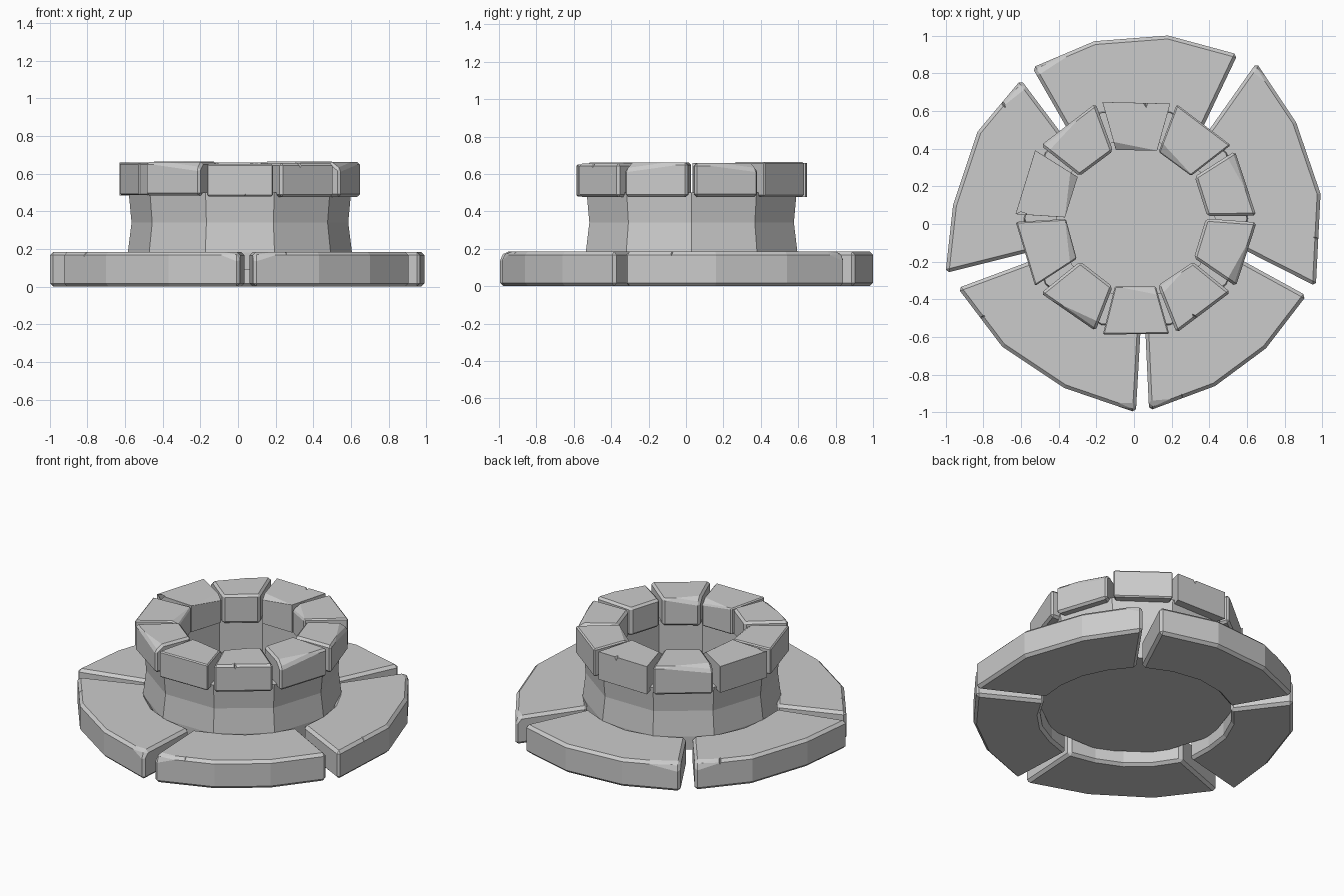
import bpy, bmesh, math, random
from mathutils import Vector

if "Cube" in bpy.data.objects:
    bpy.data.objects.remove(bpy.data.objects["Cube"])

random.seed(4)
CX, CY = 0.01, 0.03          # centre of the well shaft


def add_object(name, bm):
    bmesh.ops.recalc_face_normals(bm, faces=bm.faces)
    me = bpy.data.meshes.new(name)
    bm.to_mesh(me)
    bm.free()
    ob = bpy.data.objects.new(name, me)
    bpy.context.collection.objects.link(ob)
    return ob


def prism(outline, z0, z1):
    bm = bmesh.new()
    face = bm.faces.new([bm.verts.new((x, y, z0)) for x, y in outline])
    top = bmesh.ops.extrude_face_region(bm, geom=[face])
    for v in top["geom"]:
        if isinstance(v, bmesh.types.BMVert):
            v.co.z = z1
    return bm


def shave(bm, point, normal):
    """Cut a flake off with a plane and close the cut."""
    geom = bm.verts[:] + bm.edges[:] + bm.faces[:]
    cut = bmesh.ops.bisect_plane(bm, geom=geom, plane_co=point, plane_no=normal, clear_outer=True)
    edges = [e for e in cut["geom_cut"] if isinstance(e, bmesh.types.BMEdge)]
    bmesh.ops.holes_fill(bm, edges=edges)


def finish(ob, width, notches):
    bevel = ob.modifiers.new("worn_edges", "BEVEL")
    bevel.width = width
    bevel.segments = 1
    bevel.limit_method = "ANGLE"
    bevel.angle_limit = math.radians(40)
    cut = ob.modifiers.new("notches", "BOOLEAN")
    cut.operation = "DIFFERENCE"
    cut.object = notches
    cut.solver = "EXACT"


# Small wedge cutters for the nicks along the edges: x, y, z
nicks = [(-0.82, -0.50, 0.19), (0.36, 0.97, 0.19), (0.26, -0.935, 0.19), (0.985, -0.08, 0.19),
         (-0.70, 0.645, 0.19), (0.055, -0.82, 0.19), (0.06, 0.65, 0.665), (-0.60, 0.05, 0.665),
         (0.33, -0.50, 0.665), (-0.42, 0.53, 0.665), (0.04, -0.60, 0.47)]
bm = bmesh.new()
for x, y, z in nicks:
    new = bmesh.ops.create_uvsphere(bm, u_segments=4, v_segments=2, radius=1)["verts"]
    a = math.atan2(y, x) + random.uniform(-0.3, 0.3)
    for v in new:
        p = Vector((v.co.x * 0.04, v.co.y * 0.018, v.co.z * 0.035))
        v.co = (x + p.x * math.cos(a) - p.y * math.sin(a),
                y + p.x * math.sin(a) + p.y * math.cos(a), z + p.z)
notches = add_object("notch_cutters", bm)
notches.hide_render = True
notches.hide_viewport = True

# Five base slabs: outer rim points, then the two inner corners
slabs = [
    ([(-0.54, 0.83), (-0.21, 0.97), (0.18, 1.0), (0.55, 0.90)], (0.36, 0.50), (-0.345, 0.49)),
    ([(-1.0, -0.26), (-0.96, 0.10), (-0.83, 0.49), (-0.60, 0.765)], (-0.37, 0.46), (-0.56, -0.15)),
    ([(0.01, -1.0), (-0.37, -0.87), (-0.70, -0.65), (-0.935, -0.34)], (-0.53, -0.19), (0.035, -0.56)),
    ([(0.915, -0.38), (0.70, -0.66), (0.43, -0.86), (0.08, -0.99)], (0.06, -0.56), (0.55, -0.18)),
    ([(0.65, 0.855), (0.86, 0.54), (0.99, 0.16), (0.965, -0.33)], (0.57, -0.13), (0.385, 0.48)),
]
for i, (rim, c0, c1) in enumerate(slabs):
    a0 = math.atan2(c0[1] - CY, c0[0] - CX)
    a1 = math.atan2(c1[1] - CY, c1[0] - CX)
    turn = (a1 - a0 + math.pi) % (2 * math.pi) - math.pi
    arc = [(CX + 0.575 * math.cos(a0 + turn * k / 4), CY + 0.575 * math.sin(a0 + turn * k / 4))
           for k in (1, 2, 3)]
    bm = prism(rim + [c0] + arc + [c1], 0.0, 0.185)
    # flaked outer corner
    corner = Vector((*rim[i % 2 * 3], 0.185))
    out = corner.normalized() + Vector((0, 0, 0.7))
    shave(bm, corner - out.normalized() * 0.025, out)
    finish(add_object(f"base_slab_{i + 1}", bm), 0.018, notches)

# Ten-sided shaft with a closed floor, turned from a profile (radius, height)
profile = [(0.59, 0.09), (0.595, 0.18), (0.575, 0.34), (0.59, 0.50), (0.42, 0.50), (0.42, 0.11)]
bm = bmesh.new()
rings = []
for r, z in profile:
    rings.append([bm.verts.new((CX + r * math.cos(math.radians(36 * k)),
                                CY + r * math.sin(math.radians(36 * k)), z)) for k in range(10)])
for lo, hi in zip(rings, rings[1:]):
    for k in range(10):
        n = (k + 1) % 10
        bm.faces.new((lo[k], lo[n], hi[n], hi[k]))
bm.faces.new(rings[0])
bm.faces.new(rings[-1])
add_object("well_shaft", bm)

# Ten wedge-shaped cap stones
for i in range(10):
    a = math.radians(18 + 36 * i)
    d, t = Vector((math.cos(a), math.sin(a))), Vector((-math.sin(a), math.cos(a)))
    c = Vector((CX, CY))
    plan = [c + d * (r + random.uniform(-0.006, 0.006)) + t * (w + random.uniform(-0.006, 0.006))
            for r, w in ((0.615, -0.18), (0.615, 0.18), (0.36, 0.11), (0.36, -0.11))]
    top = 0.65 if i == 7 else 0.66 + random.uniform(-0.004, 0.004)
    bm = prism(plan, 0.48 + random.uniform(-0.006, 0.006), top)
    # flake along the inner or outer top edge
    side = -1 if i % 3 else 1
    edge = c + d * (0.36 if side < 0 else 0.615)
    n = (d * side + t * random.choice((-0.2, 0.2))).to_3d() + Vector((0, 0, 1.5))
    shave(bm, Vector((edge.x, edge.y, top)) - n.normalized() * 0.012, n)
    finish(add_object(f"cap_stone_{i + 1}", bm), 0.014, notches)
